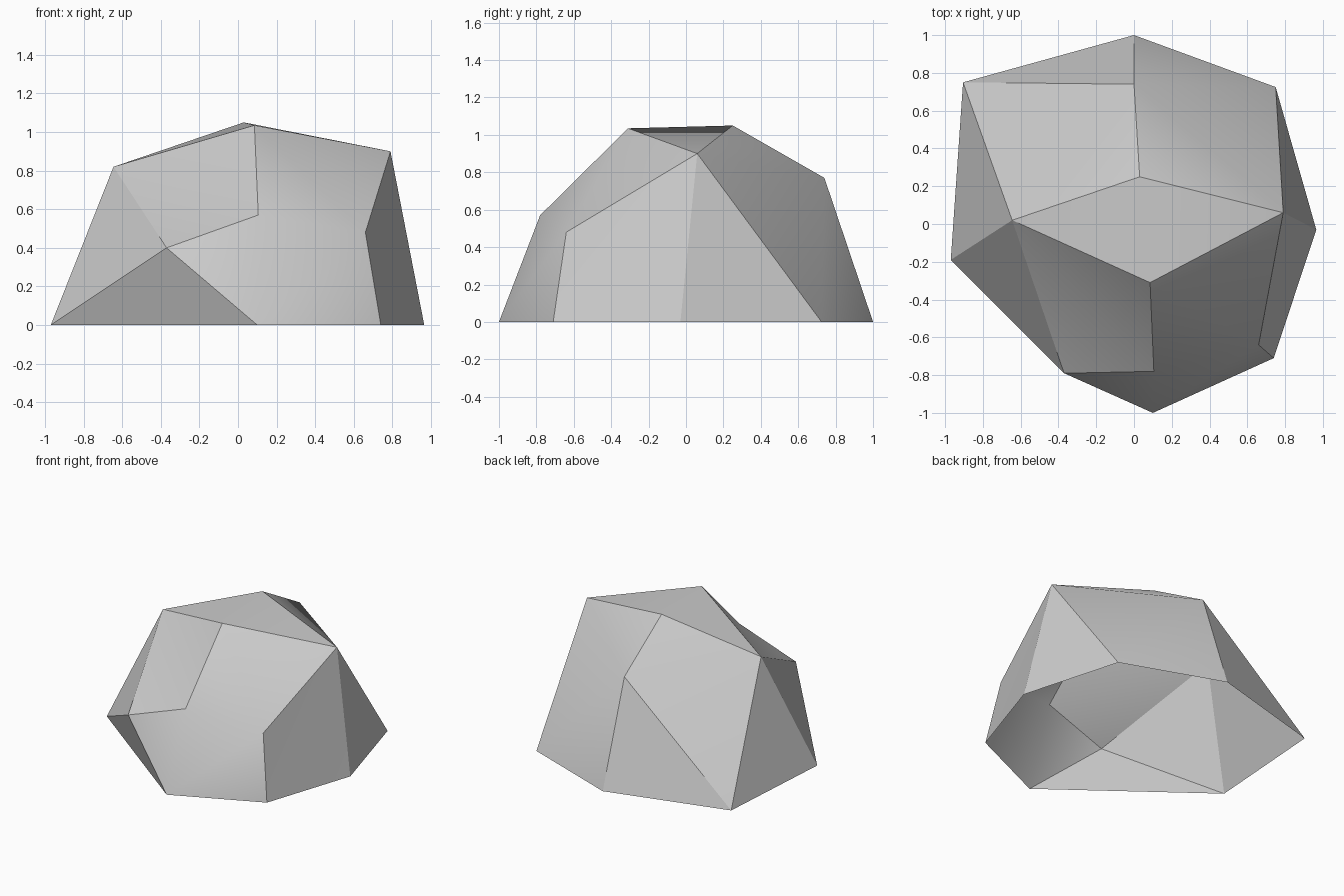
import bpy
import bmesh
import math

cube = bpy.data.objects.get("Cube")
if cube:
    bpy.data.objects.remove(cube)

# Stone colour
stone = bpy.data.materials.new("grey stone")
stone.use_nodes = True
grey = (0.6, 0.6, 0.6, 1)
stone.diffuse_color = grey
stone.node_tree.nodes["Principled BSDF"].inputs["Base Color"].default_value = grey

# Corners of the boulder: ground ring, shoulder ring, crown
corners = {
    "ground_front": (0.1, -1, 0),
    "ground_front_left": (0.74, -0.71, 0),
    "ground_left": (0.965, -0.03, 0),
    "ground_back_left": (0.75, 0.725, 0),
    "ground_back": (0, 1, 0),
    "ground_back_right": (-0.905, 0.75, 0),
    "ground_right": (-0.97, -0.19, 0),
    "brow_front": (0.105, -0.78, 0.57),
    "brow_front_left": (0.66, -0.64, 0.48),
    "brow_front_right": (-0.37, -0.79, 0.4),
    "shoulder_left": (0.79, 0.06, 0.9),
    "shoulder_back": (0, 0.74, 0.77),
    "shoulder_right": (-0.645, 0.02, 0.82),
    "crown_front": (0.085, -0.31, 1.035),
    "crown_back": (0.03, 0.25, 1.05),
}

bm = bmesh.new()
verts = {name: bm.verts.new(co) for name, co in corners.items()}


def fan(hub, *rim):
    """Triangles from one corner to each pair of neighbours on its rim."""
    for a, b in zip(rim, rim[1:]):
        bm.faces.new((verts[hub], verts[a], verts[b]))


# Left side and back, open underneath
fan("shoulder_left", "brow_front_left", "ground_front_left", "ground_left",
    "ground_back_left", "shoulder_back", "crown_back", "crown_front",
    "brow_front_left")
fan("shoulder_back", "ground_back_left", "ground_back",
    "ground_back_right", "shoulder_right", "crown_back")

# Right side
fan("shoulder_right", "ground_back_right", "ground_right", "brow_front_right",
    "brow_front", "crown_front", "crown_back")

# Front
fan("ground_front", "ground_front_left", "brow_front_left", "brow_front",
    "brow_front_right", "ground_right")
fan("brow_front", "brow_front_left", "crown_front")

bmesh.ops.recalc_face_normals(bm, faces=bm.faces[:])
mesh = bpy.data.meshes.new("boulder")
bm.to_mesh(mesh)
bm.free()
mesh.materials.append(stone)

boulder = bpy.data.objects.new("boulder", mesh)
bpy.context.collection.objects.link(boulder)

# Soft facets with hard creases
bpy.ops.object.select_all(action="DESELECT")
boulder.select_set(True)
bpy.context.view_layer.objects.active = boulder
bpy.ops.object.shade_smooth_by_angle(angle=math.radians(30))
